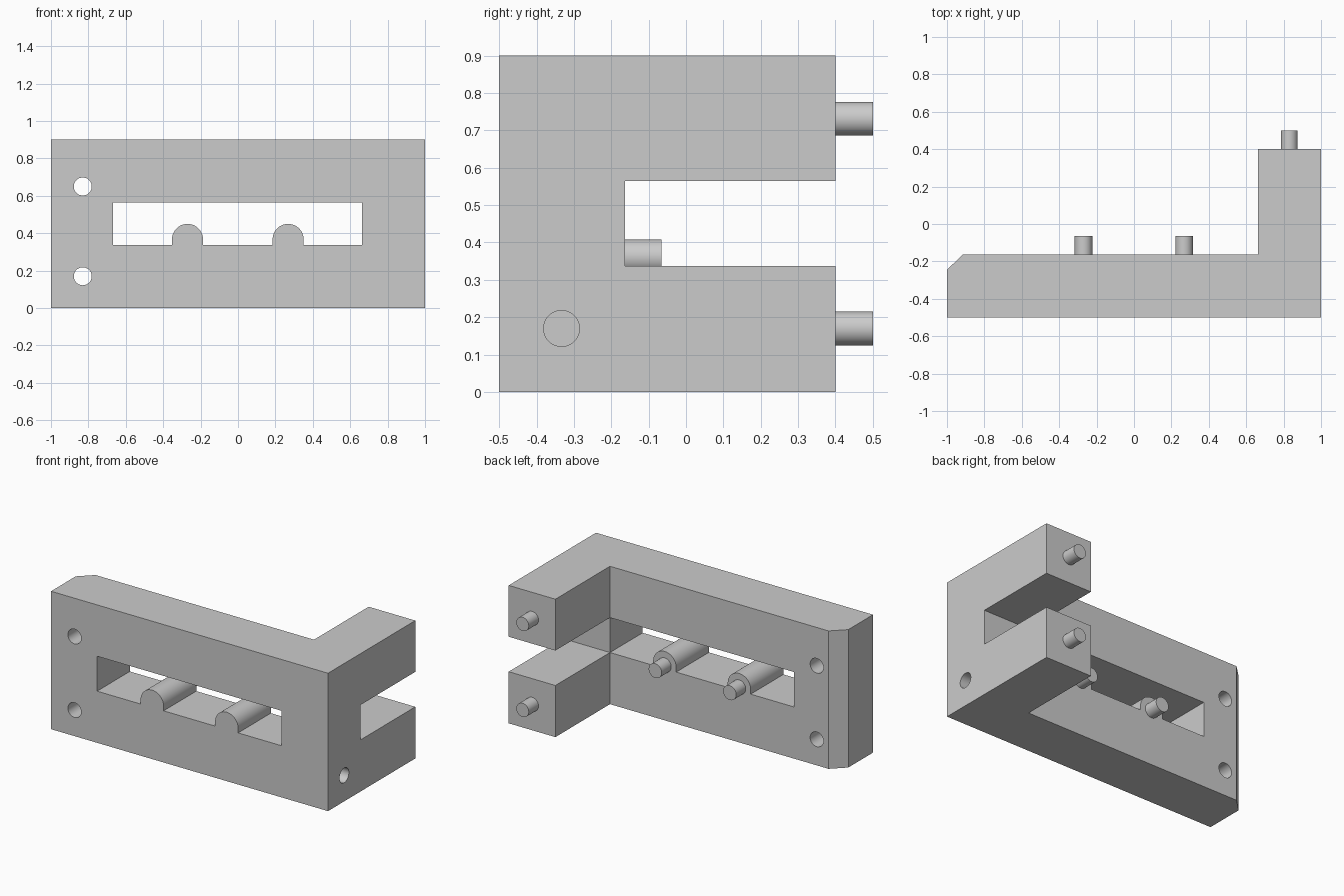
import bpy, bmesh, math
from mathutils import Matrix, Vector

if "Cube" in bpy.data.objects:
    bpy.data.objects.remove(bpy.data.objects["Cube"], do_unlink=True)

grey = bpy.data.materials.new("plain grey")
grey.use_nodes = True
grey.diffuse_color = (0.6, 0.6, 0.6, 1)
grey.node_tree.nodes["Principled BSDF"].inputs["Base Color"].default_value = (0.6, 0.6, 0.6, 1)

BACK, FRONT = -0.163, -0.5      # rear and front of the plate
LOW, HIGH = 0.337, 0.565        # bottom and top of the opening


def finish(name, bm):
    bmesh.ops.recalc_face_normals(bm, faces=bm.faces[:])
    mesh = bpy.data.meshes.new(name)
    bm.to_mesh(mesh)
    bm.free()
    mesh.materials.append(grey)
    obj = bpy.data.objects.new(name, mesh)
    bpy.context.collection.objects.link(obj)
    return obj


def prism(name, points, offset):
    """Extrude a closed outline along the offset vector."""
    bm = bmesh.new()
    face = bm.faces.new([bm.verts.new(p) for p in points])
    new = bmesh.ops.extrude_face_region(bm, geom=[face])["geom"]
    verts = [v for v in new if isinstance(v, bmesh.types.BMVert)]
    bmesh.ops.translate(bm, vec=offset, verts=verts)
    return finish(name, bm)


def rod(name, start, end, radius):
    """Round bar between two points."""
    a, b = Vector(start), Vector(end)
    turn = (b - a).to_track_quat("Z", "Y").to_matrix().to_4x4()
    bm = bmesh.new()
    bmesh.ops.create_cone(bm, cap_ends=True, segments=48, radius1=radius, radius2=radius,
                          depth=(b - a).length, matrix=Matrix.Translation((a + b) / 2) @ turn)
    return finish(name, bm)


def cut(target, cutter):
    mod = target.modifiers.new("cut", "BOOLEAN")
    mod.operation, mod.solver, mod.object = "DIFFERENCE", "EXACT", cutter
    bpy.context.view_layer.objects.active = target
    bpy.ops.object.modifier_apply(modifier=mod.name)
    bpy.data.objects.remove(cutter, do_unlink=True)


# L-shaped bracket with one chamfered rear corner
outline = [(-1, FRONT), (1, FRONT), (1, 0.4), (0.663, 0.4),
           (0.663, BACK), (-0.915, BACK), (-1, -0.245)]
bracket = prism("bracket", [(x, y, 0) for x, y in outline], (0, 0, 0.9))

# Window through the plate joined to the slot that forks the arm
opening = [(-0.667, -0.6), (0.663, -0.6), (0.663, BACK),
           (1.1, BACK), (1.1, 0.6), (-0.667, 0.6)]
cut(bracket, prism("opening_cutter", [(x, y, LOW) for x, y in opening], (0, 0, HIGH - LOW)))

# Bolt holes through the plate and a blind hole in the end
for z in (0.17, 0.65):
    cut(bracket, rod("hole_cutter", (-0.83, -0.6, z), (-0.83, 0, z), 0.048))
cut(bracket, rod("hole_cutter", (0.67, -0.333, 0.17), (1.1, -0.333, 0.17), 0.048))
parts = [bracket]

# Round-topped ridges in the window, each with a peg behind
for side, x in (("right", -0.27), ("left", 0.268)):
    r, zc = 0.083, 0.367
    arch = [(x + r, LOW), (x - r, LOW)]
    arch += [(x - r * math.cos(math.pi * i / 24), zc + r * math.sin(math.pi * i / 24))
             for i in range(25)]
    parts.append(prism(side + "_ridge", [(px, FRONT, pz) for px, pz in arch],
                       (0, BACK - FRONT, 0)))
    parts.append(rod(side + "_ridge_peg", (x, BACK - 0.02, 0.361), (x, -0.065, 0.361), 0.047))

# Pegs on the ends of the fork
for level, z in (("lower", 0.17), ("upper", 0.731)):
    parts.append(rod(level + "_arm_peg", (0.83, 0.38, z), (0.83, 0.5, z), 0.045))

# Smooth curved walls, sharp edges
bpy.ops.object.select_all(action="DESELECT")
for part in parts:
    part.select_set(True)
bpy.context.view_layer.objects.active = bracket
bpy.ops.object.shade_smooth_by_angle(angle=math.radians(30))
